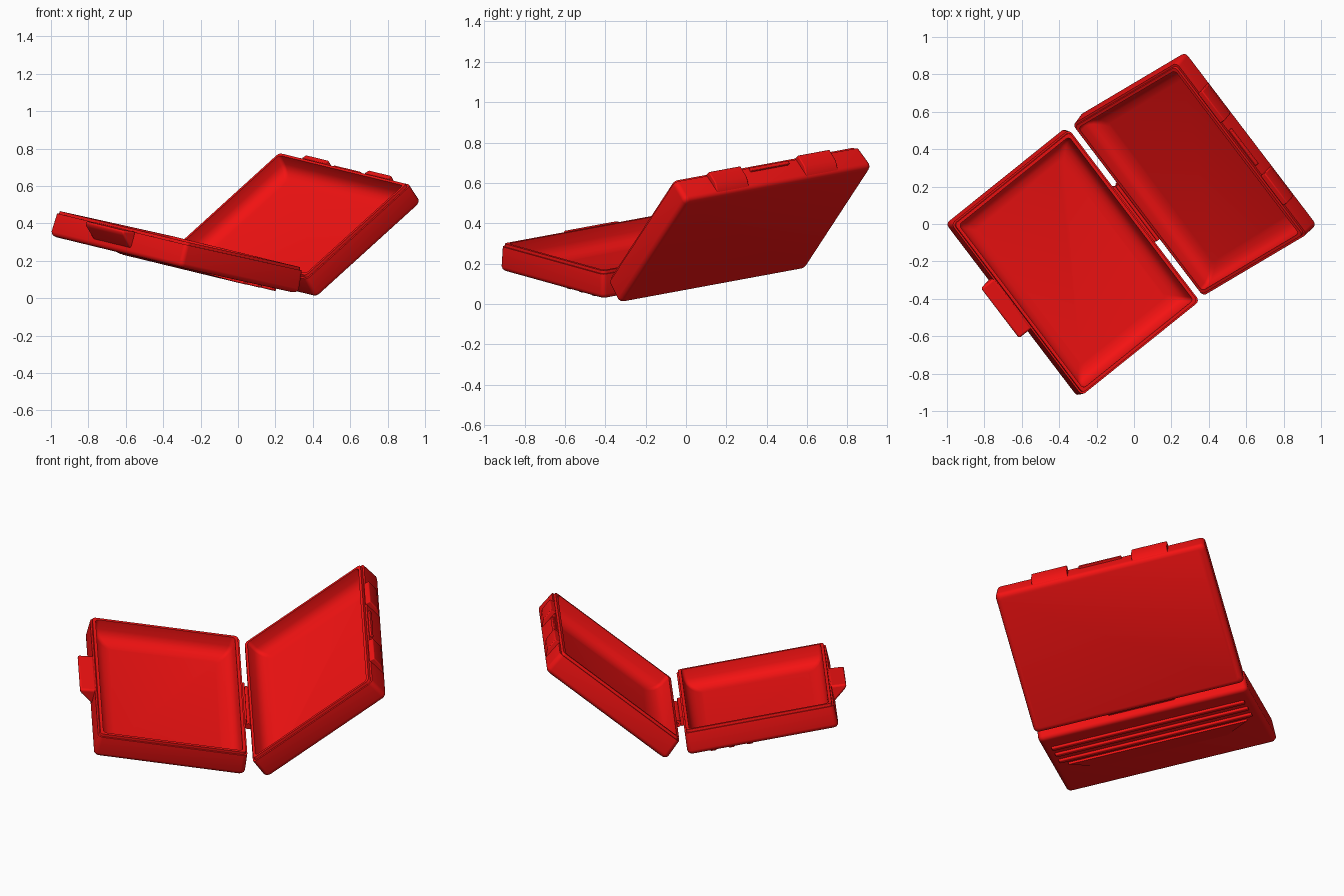
import bpy, bmesh, math
from mathutils import Matrix, Vector

if "Cube" in bpy.data.objects:
    bpy.data.objects.remove(bpy.data.objects["Cube"])

red = bpy.data.materials.new("red_plastic")
red.diffuse_color = (0.9, 0.006, 0.006, 1)
red.use_nodes = True
red.node_tree.nodes["Principled BSDF"].inputs["Base Color"].default_value = red.diffuse_color

L, W, H = 1.175, 0.83, 0.14          # tray length, width, depth


def frame(origin, x, y):
    """Local frame: x along the hinge, y away from it, z out of the opening."""
    x = Vector(x).normalized()
    y = Vector(y)
    y = (y - x * y.dot(x)).normalized()
    z = x.cross(y)
    m = Matrix((x, y, z)).transposed().to_4x4()
    m.translation = origin
    return m


hinge = Vector((0.70, -0.92, -0.17))
FRONT = frame((-0.022, 0.051, 0.108), -hinge, (-0.63, -0.51, 0.14))
BACK = frame((0.07, 0.13, 0.085), hinge, (0.565, 0.33, 0.51))


def finish(bm, name, m):
    bmesh.ops.recalc_face_normals(bm, faces=bm.faces)
    me = bpy.data.meshes.new(name)
    bm.to_mesh(me)
    bm.free()
    ob = bpy.data.objects.new(name, me)
    ob.matrix_world = m
    me.materials.append(red)
    bpy.context.collection.objects.link(ob)
    bpy.ops.object.select_all(action='DESELECT')
    ob.select_set(True)
    bpy.context.view_layer.objects.active = ob
    bpy.ops.object.shade_smooth_by_angle(angle=math.radians(35))
    return ob


def tray(name, m, rings):
    """Loft rounded rectangles given as (inset, height, corner radius)."""
    bm = bmesh.new()
    loops = []
    for inset, z, r in rings:
        loop = []
        for k, (sx, sy) in enumerate(((1, 1), (-1, 1), (-1, -1), (1, -1))):
            cx, cy = sx * (L / 2 - inset - r), W / 2 + sy * (W / 2 - inset - r)
            for i in range(5):
                a = math.radians(90 * k + 22.5 * i)
                loop.append(bm.verts.new((cx + r * math.cos(a), cy + r * math.sin(a), z)))
        loops.append(loop)
    for a, b in zip(loops, loops[1:]):
        n = len(a)
        for i in range(n):
            bm.faces.new((a[i], a[(i + 1) % n], b[(i + 1) % n], b[i]))
    bm.faces.new(loops[0])
    bm.faces.new(loops[-1])
    return finish(bm, name, m)


def extrude(name, m, profile, x0, x1, bevel=0.0):
    """Extrude a (y, z) profile along the hinge direction."""
    bm = bmesh.new()
    a = [bm.verts.new((x0, y, z)) for y, z in profile]
    b = [bm.verts.new((x1, y, z)) for y, z in profile]
    n = len(a)
    bm.faces.new(a)
    bm.faces.new(b)
    for i in range(n):
        bm.faces.new((a[i], a[(i + 1) % n], b[(i + 1) % n], b[i]))
    ob = finish(bm, name, m)
    if bevel:
        mod = ob.modifiers.new("bevel", 'BEVEL')
        mod.width, mod.segments = bevel, 3
    return ob


def bar(name, m, x0, x1, y0, y1, z0, z1, bevel=0.0):
    return extrude(name, m, ((y0, z0), (y1, z0), (y1, z1), (y0, z1)), x0, x1, bevel)


# outer shell and filleted cavity shared by both halves
shell = [(0.025, 0, 0.02), (0.012, 0.004, 0.02), (0.003, 0.013, 0.025), (0, 0.025, 0.025)]
cavity = [(0.036, 0.085, 0.02), (0.045, 0.06, 0.02), (0.06, 0.042, 0.02),
          (0.085, 0.028, 0.02), (0.12, 0.022, 0.02)]

# front half with a raised inner lip, back half with a matching lip
tray("front_tray", FRONT, shell + [(0.005, 0.125, 0.025), (0.014, 0.125, 0.02),
                                   (0.015, H, 0.02), (0.032, H, 0.02)] + cavity)
tray("back_tray", BACK, shell + [(0.005, 0.125, 0.025), (0.016, 0.125, 0.02),
                                 (0.018, H, 0.02), (0.034, H, 0.02)] + cavity)

# latch tab with a sloping underside on the front half
extrude("latch_tab", FRONT, ((W - 0.012, 0.03), (W + 0.072, 0.10), (W + 0.078, 0.122),
                             (W - 0.012, 0.128)), -0.13, 0.21, 0.012)

# guard blocks either side of the latch recess on the back half
for s in (-1, 1):
    xs = sorted((s * 0.18, s * 0.38))
    extrude("latch_guard", BACK, ((W - 0.01, 0.01), (W, 0.02), (W + 0.022, 0.06),
                                  (W + 0.022, 0.13), (W - 0.01, 0.135)), *xs, 0.005)
bar("latch_catch", BACK, -0.12, 0.12, W - 0.01, W + 0.008, 0.10, 0.12, 0.004)

# grip ridges and a raised pad below the front half
for i in range(3):
    y = 0.14 + 0.10 * i
    bar("grip_ridge", FRONT, -0.54, 0.54, y - 0.018, y + 0.018, -0.014, 0.005, 0.007)
bm = bmesh.new()
pad = ((-0.5, 0.4), (0.5, 0.4), (0.36, 0.56), (-0.36, 0.56))
low = [bm.verts.new((x, y, -0.012 if y < 0.5 else 0.0)) for x, y in pad]
top = [bm.verts.new((x, y, 0.004)) for x, y in pad]
bm.faces.new(low)
bm.faces.new(top)
for i in range(4):
    j = (i + 1) % 4
    bm.faces.new((low[i], low[j], top[j], top[i]))
finish(bm, "grip_pad", FRONT)

# hinge barrel and its two leaves
bm = bmesh.new()
bmesh.ops.create_cone(bm, cap_ends=True, segments=20, radius1=0.018, radius2=0.018, depth=0.37)
axis = hinge.to_track_quat('Z', 'Y').to_matrix().to_4x4()
finish(bm, "hinge_barrel", Matrix.Translation((0.018, 0.062, 0.165)) @ axis)
bar("front_hinge_leaf", FRONT, -0.185, 0.185, -0.014, 0.01, 0.05, 0.10, 0.004)
bar("back_hinge_leaf", BACK, -0.185, 0.185, -0.014, 0.01, 0.06, 0.12, 0.004)
